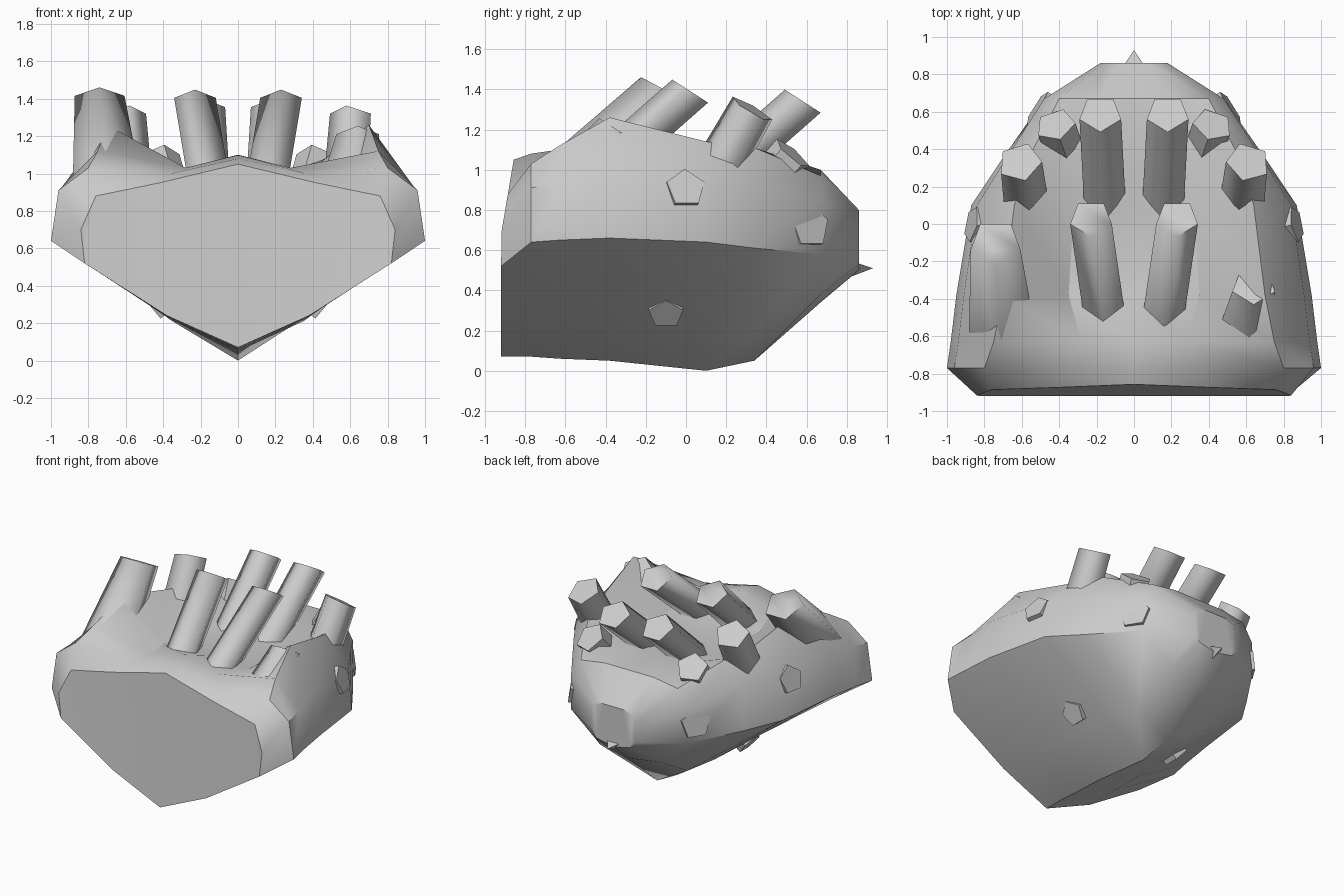
import bpy, bmesh
from mathutils import Vector

if "Cube" in bpy.data.objects:
    bpy.data.objects.remove(bpy.data.objects["Cube"])


def finish(name, bm, angle=0.6):
    bmesh.ops.recalc_face_normals(bm, faces=bm.faces)
    me = bpy.data.meshes.new(name)
    bm.to_mesh(me)
    bm.free()
    ob = bpy.data.objects.new(name, me)
    bpy.context.collection.objects.link(ob)
    bpy.ops.object.select_all(action='DESELECT')
    ob.select_set(True)
    bpy.context.view_layer.objects.active = ob
    bpy.ops.object.shade_smooth_by_angle(angle=angle)
    return ob


# Body: half cross-sections (x, z) from keel to crown, lofted front to back
SECTIONS = {
    -0.92: [(0, .07), (.38, .24), (.82, .52), (.84, .70), (.76, .88), (.42, .95), (0, 1.05)],
    -0.77: [(0, .07), (.37, .23), (1.0, .64), (.96, .91), (.80, 1.03), (.36, 1.0), (0, 1.08)],
    -0.63: [(0, .06), (.36, .22), (.98, .65), (.94, .93), (.75, 1.12), (.28, 1.03), (0, 1.1)],
    -0.38: [(0, .05), (.35, .21), (.95, .66), (.91, .97), (.70, 1.26), (.35, .99), (0, 1.0)],
    0.10: [(0, .00), (.31, .20), (.87, .64), (.84, .93), (.64, 1.14), (.32, .97), (0, 1.0)],
    0.34: [(0, .05), (.25, .19), (.71, .61), (.69, .93), (.57, 1.11), (.30, 1.02), (0, 1.02)],
    0.67: [(0, .34), (.24, .38), (.48, .58), (.48, .84), (.40, .97), (.20, 1.0), (0, 1.0)],
    0.86: [(0, .50), (.14, .53), (.18, .58), (.18, .72), (.16, .78), (.08, .80), (0, .80)],
}


def build_body():
    bm = bmesh.new()
    rings = []
    for y, half in SECTIONS.items():
        full = half + [(-x, z) for x, z in half[-2:0:-1]]
        # the front plate leans back towards its top
        rings.append([bm.verts.new((x, y + (.17 * max(0, z - .68) if y < -.9 else 0), z))
                      for x, z in full])
    for a, b in zip(rings, rings[1:]):
        n = len(a)
        for i in range(n):
            bm.faces.new((a[i], a[(i + 1) % n], b[(i + 1) % n], b[i]))
    for ring in (rings[0], rings[-1]):
        bm.faces.new(ring)
    bmesh.ops.triangulate(bm, faces=[f for f in bm.faces if len(f.verts) > 4])
    return finish("body", bm)


# Five-sided tube: cap centre, direction towards the cap, cap normal
def tube(name, cap, direction, length, r, normal=None, flare=1.0, angle=1.3):
    d = Vector(direction).normalized()
    n = Vector(normal or direction).normalized()
    q = n.to_track_quat('Z', 'Y')
    bm = bmesh.new()
    bmesh.ops.create_circle(bm, cap_ends=True, segments=5, radius=r)
    top = bm.faces[:]
    base = bmesh.ops.extrude_face_region(bm, geom=top, use_keep_orig=True)
    base_verts = [v for v in base['geom'] if isinstance(v, bmesh.types.BMVert)]
    for v in bm.verts:
        is_base = v in base_verts
        v.co = q @ (v.co * (flare if is_base else 1)) + Vector(cap)
        if is_base:
            v.co -= d * length
    return finish(name, bm, angle)


build_body()

CAP = (0, .54, .84)
for side, s in (("right", 1), ("left", -1)):
    # central and outer exhausts
    tube(side + "_front_inner_pipe", (s * .23, .03, 1.385), (s * .11, .75, .66), .75, .117, CAP)
    tube(side + "_rear_inner_pipe", (s * .18, .59, 1.335), (s * .04, .75, .66), .70, .117, CAP)
    tube(side + "_rear_outer_pipe", (s * .61, .33, 1.30), (s * .06, .48, .84), .62, .12,
         (s * .15, .5, .84), 1.1)
    # short stubs on the flanks and belly
    tube(side + "_rear_flank_stub", (s * .52, .62, .72), (s * .8, .5, .15), .2, .11, angle=.5)
    tube(side + "_flank_stub", (s * .87, .0, .91), (s, .2, .35), .15, .10, angle=.5)
    tube(side + "_belly_stub", (s * .46, -.10, .28), (s * .6, 0, -.5), .2, .09, angle=.5)
    tube(side + "_upper_rear_stub", (s * .42, .53, 1.08), (s * .2, .6, .7), .22, .11, 
         angle=.5)

# Outer front exhaust survives on the left only; the right one is a broken stub
tube("left_front_outer_pipe", (-.74, -.10, 1.395), (-.06, .70, .70), .62, .14, 
     (0, .45, .85), 1.35)
tube("broken_right_pipe", (.64, -.33, 1.19), (.1, .6, .75), .25, .12, CAP, 1.3)

# Small pointed spur on the tail
bm = bmesh.new()
ring = [bm.verts.new(p) for p in ((-.06, .84, .54), (.06, .84, .54), (0, .80, .46))]
tip = bm.verts.new((0, .93, .51))
bm.faces.new(ring)
for i in range(3):
    bm.faces.new((ring[i], ring[(i + 1) % 3], tip))
finish("tail_spur", bm, .3)
